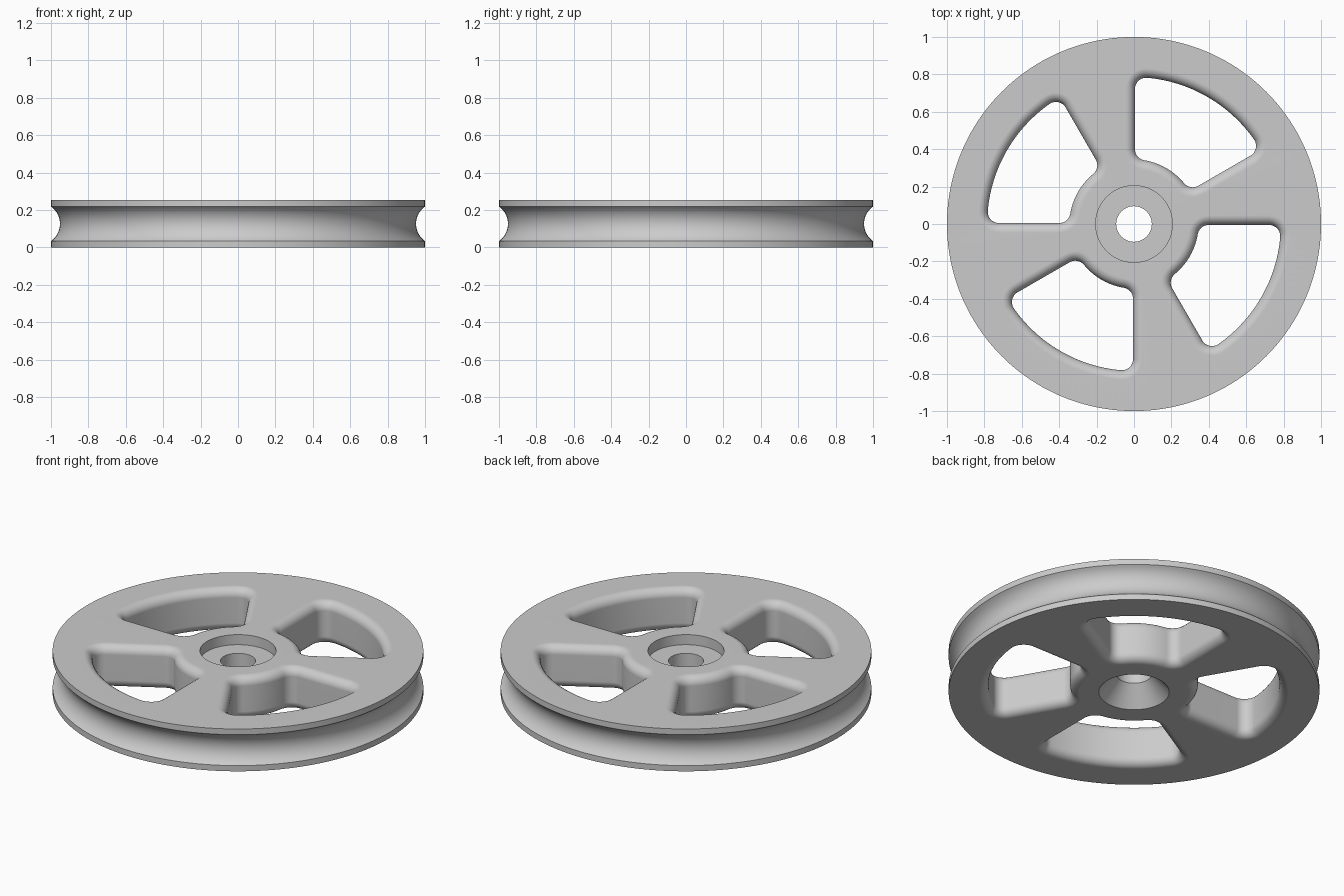
import bpy, bmesh
from math import sin, cos, pi, radians, asin, sqrt
from mathutils import Vector

H = 0.252           # wheel thickness
FILLET = 0.05       # rounding of the window rims
CORNER = 0.06       # corner radius of the windows
R_IN, R_OUT = 0.345, 0.785
GAP = 0.005         # inset of window sides from the radial line

cube = bpy.data.objects.get("Cube")
if cube:
    bpy.data.objects.remove(cube, do_unlink=True)

metal = bpy.data.materials.new("light grey metal")
metal.use_nodes = True
GREY = (0.6, 0.6, 0.6, 1)
metal.diffuse_color = GREY
metal.node_tree.nodes["Principled BSDF"].inputs["Base Color"].default_value = GREY


def loft(name, rings, cap):
    """Skin a stack of equal closed rings; cap the ends or join last to first."""
    bm = bmesh.new()
    rows = [[bm.verts.new(p) for p in ring] for ring in rings]
    pairs = list(zip(rows, rows[1:]))
    if cap:
        bm.faces.new(rows[0])
        bm.faces.new(rows[-1])
    else:
        pairs.append((rows[-1], rows[0]))
    for a, b in pairs:
        for i in range(len(a)):
            j = (i + 1) % len(a)
            bm.faces.new((a[i], a[j], b[j], b[i]))
    bmesh.ops.recalc_face_normals(bm, faces=bm.faces)
    mesh = bpy.data.meshes.new(name)
    bm.to_mesh(mesh)
    bm.free()
    obj = bpy.data.objects.new(name, mesh)
    bpy.context.collection.objects.link(obj)
    mesh.materials.append(metal)
    return obj


def groove(lip=0.034, depth=0.048, steps=14):
    """Round belt groove between the two lips of the rim."""
    half = H / 2 - lip
    r = (half ** 2 + depth ** 2) / (2 * depth)
    a = asin(half / r)
    for i in range(steps + 1):
        t = -a + 2 * a * i / steps
        yield 1 - depth + r - r * cos(t), H / 2 + r * sin(t)


# Wheel body: turned profile with countersink below and counterbore above
profile = [(0.095, 0.11), (0.19, 0), (1, 0), *groove(), (1, H),
           (0.205, H), (0.205, H - 0.06), (0.095, H - 0.06)]
SEG = 160
wheel = loft("pulley_wheel",
             [[(r * cos(2 * pi * k / SEG), r * sin(2 * pi * k / SEG), z)
               for k in range(SEG)] for r, z in profile], False)


def window_outline():
    """Points and outward directions of a rounded sector from 0 to 60 degrees."""
    out = []

    def arc(centre, radius, a0, a1, steps, sign=1):
        for i in range(steps + 1):
            a = a0 + (a1 - a0) * i / steps
            d = Vector((cos(a), sin(a)))
            out.append((centre + d * radius, d * sign))

    span = radians(60)
    off = CORNER + GAP
    ang_out = asin(off / (R_OUT - CORNER))
    ang_in = asin(off / (R_IN + CORNER))

    def polar(r, a):
        return Vector((r * cos(a), r * sin(a)))

    zero = Vector((0, 0))
    arc(polar(R_OUT - CORNER, ang_out), CORNER, -pi / 2, ang_out, 8)
    arc(zero, R_OUT, ang_out + 0.03, span - ang_out - 0.03, 20)
    arc(polar(R_OUT - CORNER, span - ang_out), CORNER, span - ang_out, span + pi / 2, 8)
    arc(polar(R_IN + CORNER, span - ang_in), CORNER, span + pi / 2, span - ang_in + pi, 8)
    arc(zero, R_IN, span - ang_in - 0.04, ang_in + 0.04, 12, -1)
    arc(polar(R_IN + CORNER, ang_in), CORNER, ang_in + pi, 3 * pi / 2, 8)
    return out


# Window cutter: straight in the middle, flaring into a fillet at both faces
STEPS = 7
flare = []
for i in range(STEPS + 1):
    t = pi / 2 * i / STEPS
    flare.append((FILLET * (1 - sin(t)), FILLET * (1 - cos(t))))
levels = [(FILLET, -0.02)] + flare
levels += [(e, H - z) for e, z in reversed(levels)]
outline = window_outline()
cutters = []
for k in range(4):
    turn = radians(30 + 90 * k)
    c, s = cos(turn), sin(turn)
    rings = []
    for e, z in levels:
        pts = [p + d * e for p, d in outline]
        rings.append([(p.x * c - p.y * s, p.x * s + p.y * c, z) for p in pts])
    cutter = loft("window_cutter", rings, True)
    cutter.hide_render = True
    cutters.append(cutter)
    cut = wheel.modifiers.new("window", 'BOOLEAN')
    cut.operation = 'DIFFERENCE'
    cut.solver = 'EXACT'
    cut.object = cutter

# Bake the cuts, then drop the cutters
bpy.context.view_layer.update()
baked = bpy.data.meshes.new_from_object(
    wheel.evaluated_get(bpy.context.evaluated_depsgraph_get()))
wheel.modifiers.clear()
wheel.data = baked
for cutter in cutters:
    bpy.data.objects.remove(cutter, do_unlink=True)

# Smooth curved walls, crisp lips, flat faces kept flat by area weighting
bpy.ops.object.select_all(action='DESELECT')
wheel.select_set(True)
bpy.context.view_layer.objects.active = wheel
bpy.ops.object.shade_smooth_by_angle(angle=radians(30))
weighted = wheel.modifiers.new("flat_faces", 'WEIGHTED_NORMAL')
weighted.keep_sharp = True
